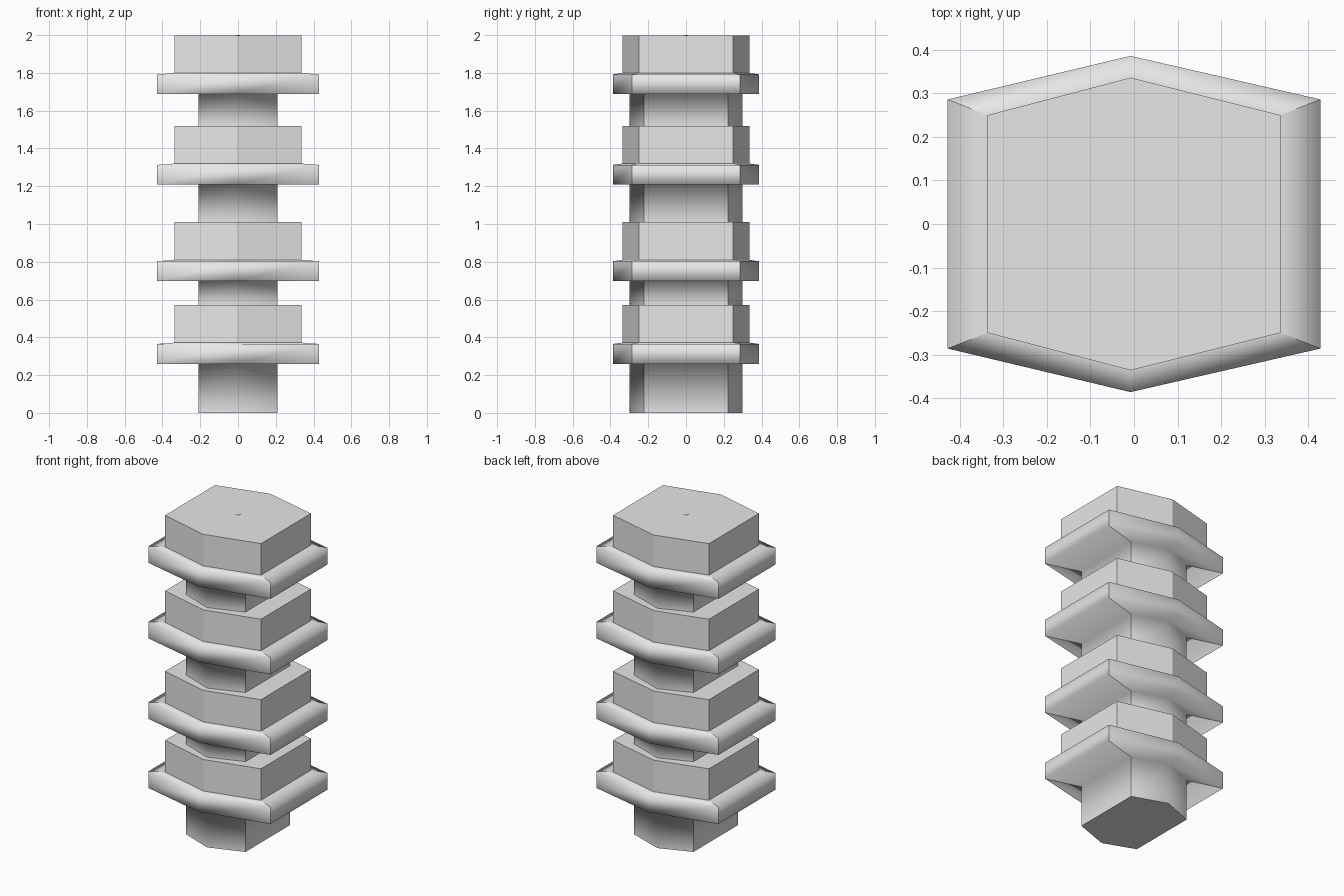
import bpy
import bmesh

cube = bpy.data.objects.get("Cube")
if cube:
    bpy.data.objects.remove(cube, do_unlink=True)

grey = bpy.data.materials.new("plain_grey")
grey.use_nodes = True
GREY = (0.8, 0.8, 0.8, 1)
grey.diffuse_color = GREY
grey.node_tree.nodes["Principled BSDF"].inputs["Base Color"].default_value = GREY

# Hexagon sections: half width, half length of the side flats, ridge reach
CORE = (0.208, 0.222, 0.298)
FLANGE = (0.428, 0.286, 0.386)
BLOCK = (0.336, 0.25, 0.336)
RIDGE_X = -0.008


def hexagon(size, z):
    w, side, reach = size
    return [(w, -side, z), (w, side, z), (RIDGE_X, reach, z),
            (-w, side, z), (-w, -side, z), (RIDGE_X, -reach, z)]


def loft(name, sections, smooth=False):
    """Skin stacked hexagons, capped at both ends."""
    bm = bmesh.new()
    rings = [[bm.verts.new(p) for p in hexagon(s, z)] for s, z in sections]
    for low, high in zip(rings, rings[1:]):
        for i in range(6):
            j = (i + 1) % 6
            face = bm.faces.new((low[i], low[j], high[j], high[i]))
            face.smooth = smooth
            # Crisp side corners, soft front and back ridges
            if i not in (2, 5):
                bm.edges.get((low[i], high[i])).smooth = False
    for cap in (rings[0], rings[-1]):
        bm.faces.new(cap)
        for i in range(6):
            bm.edges.get((cap[i], cap[i - 1])).smooth = False
    bmesh.ops.recalc_face_normals(bm, faces=bm.faces)
    mesh = bpy.data.meshes.new(name)
    bm.to_mesh(mesh)
    bm.free()
    mesh.materials.append(grey)
    obj = bpy.data.objects.new(name, mesh)
    bpy.context.collection.objects.link(obj)
    return obj


# Four stacked tiers: a neck flaring into a flange, then a flat-sided block
tops = [0.572, 1.01, 1.52, 1.999]
base = 0
for n, top in enumerate(tops, 1):
    under = top - 0.312
    shelf = top - 0.2
    loft(f"neck_and_flange_{n}",
         [(CORE, base), (CORE, under), (FLANGE, under),
          (FLANGE, shelf - 0.007), (BLOCK, shelf)], smooth=True)
    loft(f"block_{n}", [(BLOCK, shelf), (BLOCK, top)])
    base = top

# Tiny square pin on the top face
bpy.ops.mesh.primitive_cube_add(size=0.02, location=(0, 0, 1.99))
pin = bpy.context.object
pin.name = "top_pin"
pin.data.materials.append(grey)
